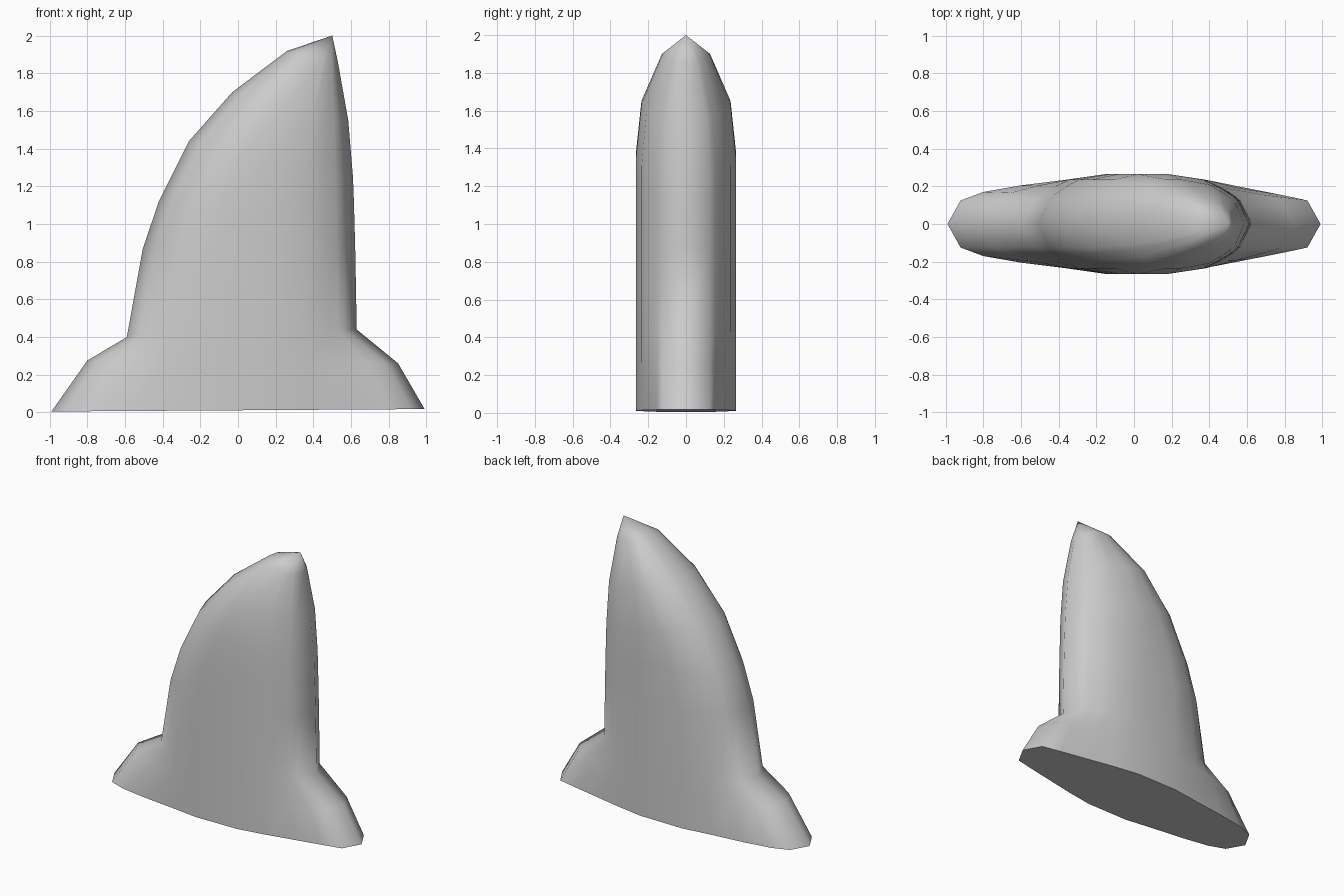
import bpy, bmesh, math

if "Cube" in bpy.data.objects:
    bpy.data.objects.remove(bpy.data.objects["Cube"])

# Levels: z left, z right, left edge x, right edge x, left core x, right core x, thickness, fin blend
LEVELS = [
    (0.005, 0.018, -0.99, 0.99, -0.15, 0.18, 1.0, 0.0),
    (0.275, 0.26, -0.80, 0.85, -0.15, 0.18, 1.0, 0.3),
    (0.40, 0.44, -0.59, 0.63, -0.15, 0.18, 1.0, 1.0),
    (0.87, 0.87, -0.505, 0.622, -0.13, 0.18, 1.0, 1.0),
    (1.12, 1.12, -0.42, 0.615, -0.08, 0.18, 1.0, 1.0),
    (1.44, 1.25, -0.26, 0.61, 0.02, 0.18, 1.0, 1.0),
    (1.70, 1.55, -0.03, 0.585, 0.17, 0.25, 0.89, 1.0),
    (1.918, 1.86, 0.26, 0.53, 0.34, 0.39, 0.48, 1.0),
]
# Half-outlines from edge to core: (fraction, half thickness)
FOOT_L = [(0, 0), (0.083, 0.125), (0.226, 0.17), (0.464, 0.205), (0.75, 0.235), (1, 0.265)]
FOOT_R = [(0, 0), (0.086, 0.125), (0.26, 0.155), (0.48, 0.19), (0.765, 0.235), (1, 0.265)]
FIN = [(0, 0), (0.14, 0.125), (0.22, 0.155), (0.37, 0.195), (0.56, 0.235), (1, 0.265)]


def half(foot, edge, core, thick, blend):
    return [(edge + (core - edge) * (a + (c - a) * blend), (b + (d - b) * blend) * thick)
            for (a, b), (c, d) in zip(foot, FIN)]


def section(zl, zr, left, right, core_l, core_r, thick, blend):
    xs = half(FOOT_L, left, core_l, thick, blend)
    xs += reversed(half(FOOT_R, right, core_r, thick, blend))
    near = [(x, -y) for x, y in xs]
    far = list(reversed(xs[1:-1]))
    return [(x, y, zl + (zr - zl) * (x - left) / (right - left)) for x, y in near + far]


# Fin with flared foot, lofted from the base to the tip
bm = bmesh.new()
rings = [[bm.verts.new(p) for p in section(*lv)] for lv in LEVELS]
n = len(rings[0])
for a, b in zip(rings, rings[1:]):
    for i in range(n):
        j = (i + 1) % n
        bm.faces.new((a[i], a[j], b[j], b[i]))
tip = bm.verts.new((0.5, 0, 2.0))
for i in range(n):
    bm.faces.new((rings[-1][i], rings[-1][(i + 1) % n], tip))
bm.faces.new(list(reversed(rings[0])))
bmesh.ops.recalc_face_normals(bm, faces=bm.faces)

mesh = bpy.data.meshes.new("fin")
bm.to_mesh(mesh)
bm.free()
fin = bpy.data.objects.new("fin", mesh)
bpy.context.collection.objects.link(fin)
bpy.context.view_layer.objects.active = fin
fin.select_set(True)
bpy.ops.object.shade_smooth_by_angle(angle=math.radians(62))
